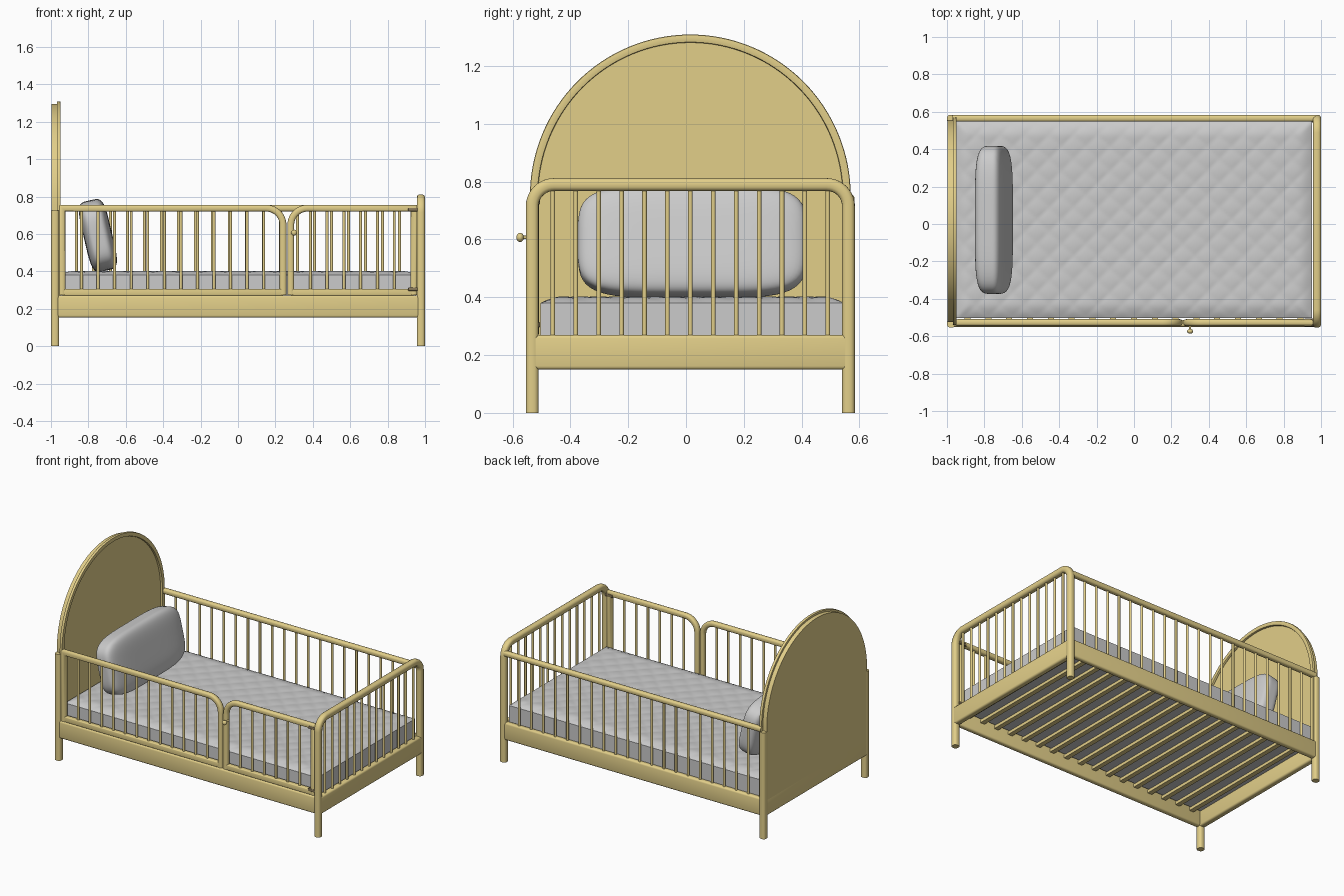
import bpy, bmesh, math
from mathutils import Vector, Matrix

if "Cube" in bpy.data.objects:
    bpy.data.objects.remove(bpy.data.objects["Cube"])


def material(name, r, g, b):
    m = bpy.data.materials.new(name)
    m.diffuse_color = (r, g, b, 1)
    m.use_nodes = True
    m.node_tree.nodes["Principled BSDF"].inputs["Base Color"].default_value = m.diffuse_color
    return m


wood = material("natural_wood", 0.76, 0.62, 0.25)
metal = material("hinge_metal", 0.25, 0.19, 0.1)
linen = material("white_linen", 0.95, 0.94, 0.92)
YF, YB, YC = -0.532, 0.562, 0.015      # front, back and middle lines of the bed


def finish(name, bm, mat=wood, angle=40):
    bmesh.ops.recalc_face_normals(bm, faces=bm.faces[:])
    me = bpy.data.meshes.new(name)
    bm.to_mesh(me)
    bm.free()
    ob = bpy.data.objects.new(name, me)
    bpy.context.collection.objects.link(ob)
    me.materials.append(mat)
    bpy.ops.object.select_all(action='DESELECT')
    ob.select_set(True)
    bpy.context.view_layer.objects.active = ob
    bpy.ops.object.shade_smooth_by_angle(angle=math.radians(angle))
    return ob


def box(name, x, y, z, bevel=0.0, mat=wood):
    bm = bmesh.new()
    size = Vector((x[1] - x[0], y[1] - y[0], z[1] - z[0]))
    mid = Vector((x[0] + x[1], y[0] + y[1], z[0] + z[1])) / 2
    bmesh.ops.create_cube(bm, size=1, matrix=Matrix.Translation(mid) @ Matrix.Diagonal(size.to_4d()))
    if bevel:
        bmesh.ops.bevel(bm, geom=bm.edges[:], offset=bevel, segments=3, profile=0.5, affect='EDGES')
    return finish(name, bm, mat)


def round_path(corners):
    """Corners are (u, v, radius); returns 2D points with rounded corners."""
    pts = []
    for i, (u, v, r) in enumerate(corners):
        p = Vector((u, v))
        if not r:
            pts.append(p)
            continue
        a = (Vector(corners[i - 1][:2]) - p).normalized()
        b = (Vector(corners[i + 1][:2]) - p).normalized()
        c = p + (a + b) * r
        for k in range(11):
            t = k / 10 * math.pi / 2
            pts.append(c - b * r * math.cos(t) - a * r * math.sin(t))
    return pts


def sweep(name, pts, normal, w, d, power=3):
    """Sweep a softly squared section (w in plane, d along normal) along a planar path."""
    n = Vector(normal)
    bm = bmesh.new()
    rings = []
    for i, p in enumerate(pts):
        t0 = (p - pts[i - 1]).normalized() if i else (pts[1] - p).normalized()
        t1 = (pts[i + 1] - p).normalized() if i < len(pts) - 1 else t0
        t = (t0 + t1).normalized()
        side = t.cross(n) / max(t.dot(t0), 0.3)
        ring = []
        for k in range(16):
            a = k * math.pi / 8
            c, s = math.cos(a), math.sin(a)
            f = (abs(c) ** power + abs(s) ** power) ** (-1 / power)
            ring.append(bm.verts.new(p + side * c * f * w / 2 + n * s * f * d / 2))
        rings.append(ring)
    for a, b in zip(rings, rings[1:]):
        for k in range(16):
            bm.faces.new((a[k], a[k - 1], b[k - 1], b[k]))
    bm.faces.new(rings[0])
    bm.faces.new(rings[-1])
    return finish(name, bm)


def spindles(name, start, end, count, z0, z1, r=0.008):
    """Evenly spaced round bars between two points on the plan."""
    bm = bmesh.new()
    a, b = Vector(start), Vector(end)
    for i in range(1, count + 1):
        p = a.lerp(b, i / (count + 1))
        bmesh.ops.create_cone(bm, cap_ends=True, segments=14, radius1=r, radius2=r, depth=z1 - z0,
                              matrix=Matrix.Translation((p.x, p.y, (z0 + z1) / 2)))
    return finish(name, bm)


# Footboard: one bent tube that also forms the legs
foot = round_path([(YF, 0, 0), (YF, 0.79, 0.075), (YB, 0.79, 0.075), (YB, 0, 0)])
sweep("footboard_frame", [Vector((0.978, p.x, p.y)) for p in foot], (1, 0, 0), 0.044, 0.044)
spindles("footboard_spindles", (0.978, -0.54), (0.978, 0.57), 13, 0.26, 0.78)
box("foot_rail", (0.956, 0.998), (-0.535, 0.565), (0.15, 0.27), 0.012)

# Headboard: legs, rail, arched panel and raised rim
for side, y in (("front", YF), ("back", YB)):
    sweep("head_post_" + side, [Vector((-0.978, y, 0)), Vector((-0.978, y, 0.725))],
          (1, 0, 0), 0.044, 0.044)
box("head_rail", (-0.998, -0.956), (-0.535, 0.565), (0.15, 0.27), 0.012)


def arch(ry, rz, base, n=64):
    pts = [(YC - ry, base)]
    pts += [(YC - ry * math.cos(math.pi * i / n), 0.75 + rz * math.sin(math.pi * i / n)) for i in range(n + 1)]
    return pts + [(YC + ry, base)]


bm = bmesh.new()
face = bm.faces.new([bm.verts.new((-0.998, y, z)) for y, z in arch(0.54, 0.545, 0.2)])
ext = bmesh.ops.extrude_face_region(bm, geom=[face])
bmesh.ops.translate(bm, vec=(0.035, 0, 0), verts=[v for v in ext["geom"] if isinstance(v, bmesh.types.BMVert)])
finish("headboard_panel", bm)
sweep("headboard_rim", [Vector((-0.959, y, z)) for y, z in arch(0.541, 0.545, 0.26)], (1, 0, 0), 0.028, 0.02, 5)

# Long side rails, with slats under the mattress
for side, y in (("front", YF), ("back", YB)):
    box("side_rail_" + side, (-0.98, 0.98), (y - 0.018, y + 0.018), (0.153, 0.272), 0.012)
for i in range(17):
    x = -0.89 + i * 1.78 / 16
    box(f"slat_{i + 1}", (x - 0.016, x + 0.016), (-0.525, 0.555), (0.228, 0.25))

# Back guard
sweep("back_top_rail", [Vector((-0.97, YB + 0.003, 0.738)), Vector((0.97, YB + 0.003, 0.738))],
      (0, 1, 0), 0.036, 0.036)
spindles("back_spindles", (-0.955, YB), (0.955, YB), 20, 0.26, 0.73)

# Front guard and gate, each a frame with one rounded corner
YG = -0.527


def guard(name, corners, x0, x1, count):
    sweep(name + "_frame", [Vector((p.x, YG, p.y)) for p in round_path(corners)], (0, 1, 0), 0.036, 0.036)
    box(name + "_bottom_bar", (x0, x1), (YG - 0.016, YG + 0.016), (0.27, 0.307), 0.006)
    spindles(name + "_spindles", (x0 + 0.015, YG), (x1 - 0.015, YG), count, 0.29, 0.735)


guard("front_guard", [(-0.94, 0.273, 0), (-0.94, 0.738, 0), (0.241, 0.738, 0.09), (0.241, 0.273, 0)],
      -0.94, 0.241, 12)
guard("gate", [(0.282, 0.273, 0), (0.282, 0.738, 0.09), (0.94, 0.738, 0), (0.94, 0.273, 0)],
      0.282, 0.94, 6)
for side, z in (("upper", 0.73), ("lower", 0.305)):
    box("hinge_" + side, (0.91, 0.965), (YG - 0.02, YG + 0.022), (z - 0.009, z + 0.009), 0.003, metal)

# Gate knob
bm = bmesh.new()
bmesh.ops.create_cone(bm, cap_ends=True, segments=16, radius1=0.006, radius2=0.006, depth=0.05,
                      matrix=Matrix.Translation((0.3, -0.555, 0.607)) @ Matrix.Rotation(math.pi / 2, 4, 'X'))
bmesh.ops.create_uvsphere(bm, u_segments=20, v_segments=12, radius=0.016,
                          matrix=Matrix.Translation((0.3, -0.574, 0.607)) @ Matrix.Diagonal((1, 0.8, 1, 1)))
finish("gate_knob", bm)

# Mattress with a quilted, softly domed top
bm = bmesh.new()
bmesh.ops.create_grid(bm, x_segments=150, y_segments=84, size=1)
for v in bm.verts:
    x, y = v.co.x * 0.952, v.co.y * 0.525
    edge = min(0.952 - abs(x), 0.525 - abs(y))
    soft = 1 - (1 - min(edge / 0.08, 1)) ** 2
    k = math.pi / 0.13
    quilt = abs(math.sin((x + y) * k) * math.sin((x - y) * k)) ** 0.5
    v.co = (x, y + 0.022, 0.38 + soft * (0.018 + 0.005 * quilt))
rim = [e for e in bm.edges if e.is_boundary]
ext = bmesh.ops.extrude_edge_only(bm, edges=rim)["geom"]
for v in ext:
    if isinstance(v, bmesh.types.BMVert):
        v.co.z = 0.248
bmesh.ops.holes_fill(bm, edges=[e for e in ext if isinstance(e, bmesh.types.BMEdge)], sides=0)
finish("mattress", bm, linen)

# Pillow leaning back towards the headboard
bm = bmesh.new()
bmesh.ops.create_cube(bm, size=2)
bmesh.ops.subdivide_edges(bm, edges=bm.edges[:], cuts=19, use_grid_fill=True)
for v in bm.verts:
    c = v.co
    f = sum(abs(q) ** 4.5 for q in c) ** (-1 / 4.5)
    v.co = Vector((c.x * 0.076, c.y * 0.396, c.z * 0.193)) * f
bm.transform(Matrix.Translation((-0.749, 0.022, 0.592)) @ Matrix.Rotation(math.radians(-13), 4, 'Y'))
finish("pillow", bm, linen, 60)
